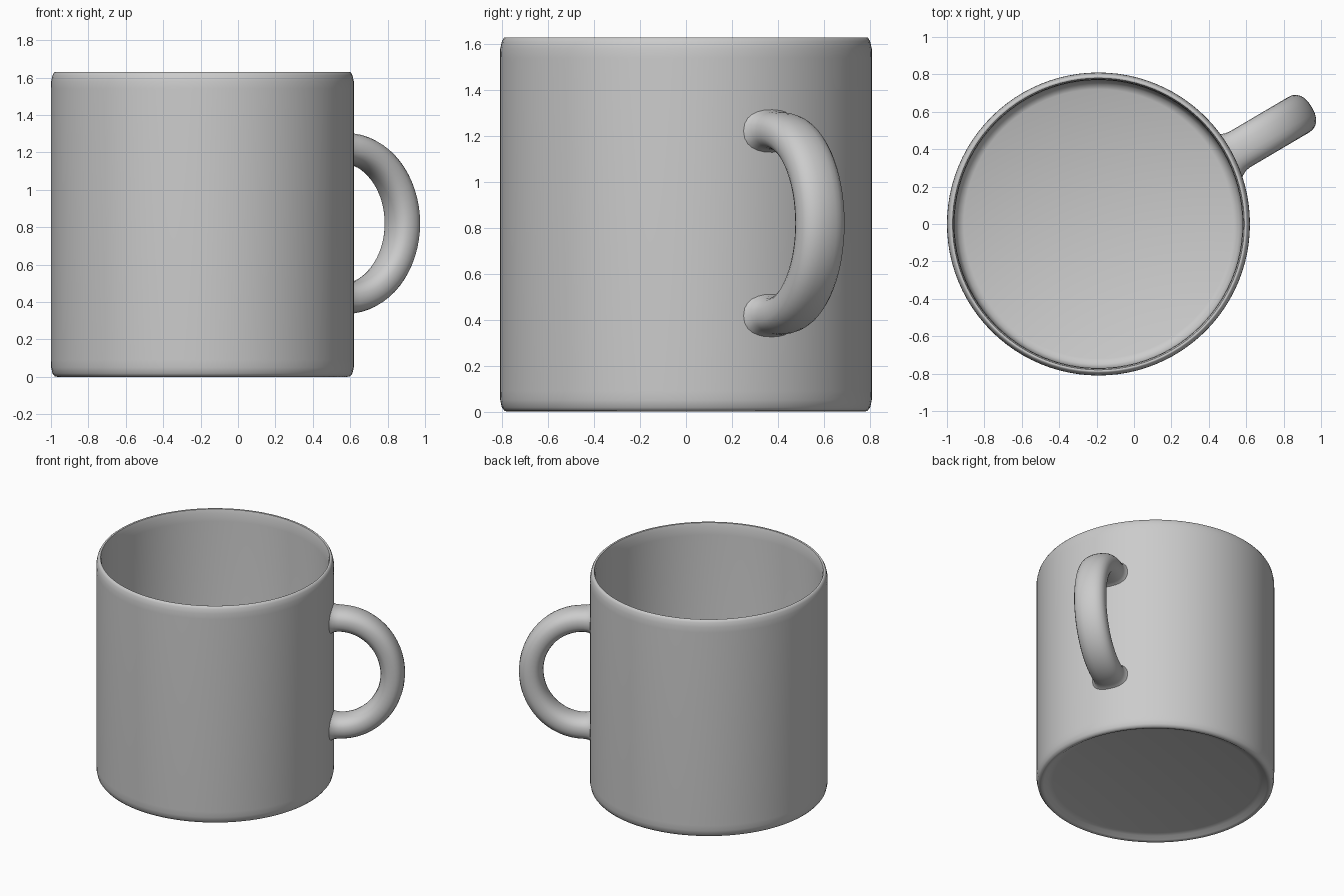
import bpy, bmesh, math
from mathutils import Vector

if "Cube" in bpy.data.objects:
    bpy.data.objects.remove(bpy.data.objects["Cube"])

CENTRE = Vector((-0.19, 0, 0))
HEIGHT, RADIUS = 1.63, 0.81


def finish(name, bm):
    bmesh.ops.recalc_face_normals(bm, faces=bm.faces)
    mesh = bpy.data.meshes.new(name)
    bm.to_mesh(mesh)
    bm.free()
    obj = bpy.data.objects.new(name, mesh)
    bpy.context.collection.objects.link(obj)
    bpy.ops.object.select_all(action='DESELECT')
    obj.select_set(True)
    bpy.context.view_layer.objects.active = obj
    bpy.ops.object.shade_smooth_by_angle(angle=math.radians(50))
    return obj


# Mug body: one lathed profile, from under the base, up the wall, over the rim to the floor
profile = [(0, 0.03), (0.70, 0.03), (0.735, 0.022), (0.76, 0.005), (0.775, 0),
           (0.79, 0.003), (0.802, 0.018), (0.809, 0.05), (RADIUS, 0.09),
           (RADIUS, HEIGHT - 0.09), (0.809, HEIGHT - 0.05), (0.802, HEIGHT - 0.018),
           (0.793, HEIGHT - 0.002), (0.787, HEIGHT), (0.78, HEIGHT - 0.003),
           (0.773, HEIGHT - 0.03), (0.77, HEIGHT - 0.09),
           (0.77, 0.17), (0.764, 0.12), (0.75, 0.09), (0.72, 0.075), (0, 0.075)]
bm = bmesh.new()
verts = [bm.verts.new(CENTRE + Vector((r, 0, z))) for r, z in profile]
edges = [bm.edges.new(pair) for pair in zip(verts, verts[1:])]
bmesh.ops.spin(bm, geom=verts + edges, cent=CENTRE, axis=(0, 0, 1),
               angle=math.tau, steps=96, use_merge=True)
bmesh.ops.remove_doubles(bm, verts=bm.verts, dist=1e-5)
finish("mug_body", bm)

# Handle: oval section swept round a half ellipse, flared where it meets the wall
turn = math.radians(30.5)
out = Vector((math.cos(turn), math.sin(turn), 0))
side = Vector((-math.sin(turn), math.cos(turn), 0))
up = Vector((0, 0, 1))
origin = CENTRE - 0.04 * side + 0.82 * up

root = [(0.78, 1.3), (0.80, 1.16), (0.825, 1.04)]       # distance out, section scale
path = [(r, 0.402, 0, 1, s) for r, s in root]
for i in range(33):
    a = math.pi / 2 - math.pi * i / 32
    c, s = math.cos(a), math.sin(a)
    n = Vector((c / 0.362, s / 0.402)).normalized()
    path.append((0.855 + 0.362 * c, 0.402 * s, n.x, n.y, 1))
path += [(r, -0.402, 0, -1, s) for r, s in reversed(root)]


def soft(v):
    # squarer than a plain ellipse
    return math.copysign(abs(v) ** 0.85, v)


bm = bmesh.new()
rings = []
for r, z, nx, nz, scale in path:
    centre = origin + out * r + up * z
    normal = out * nx + up * nz
    rings.append([bm.verts.new(centre + scale * (normal * 0.083 * soft(math.cos(t))
                                                 + side * 0.11 * soft(math.sin(t))))
                  for t in (math.tau * k / 24 for k in range(24))])
for a, b in zip(rings, rings[1:]):
    for k in range(24):
        j = (k + 1) % 24
        bm.faces.new((a[k], a[j], b[j], b[k]))
bm.faces.new(rings[0])
bm.faces.new(rings[-1])
finish("handle", bm)
